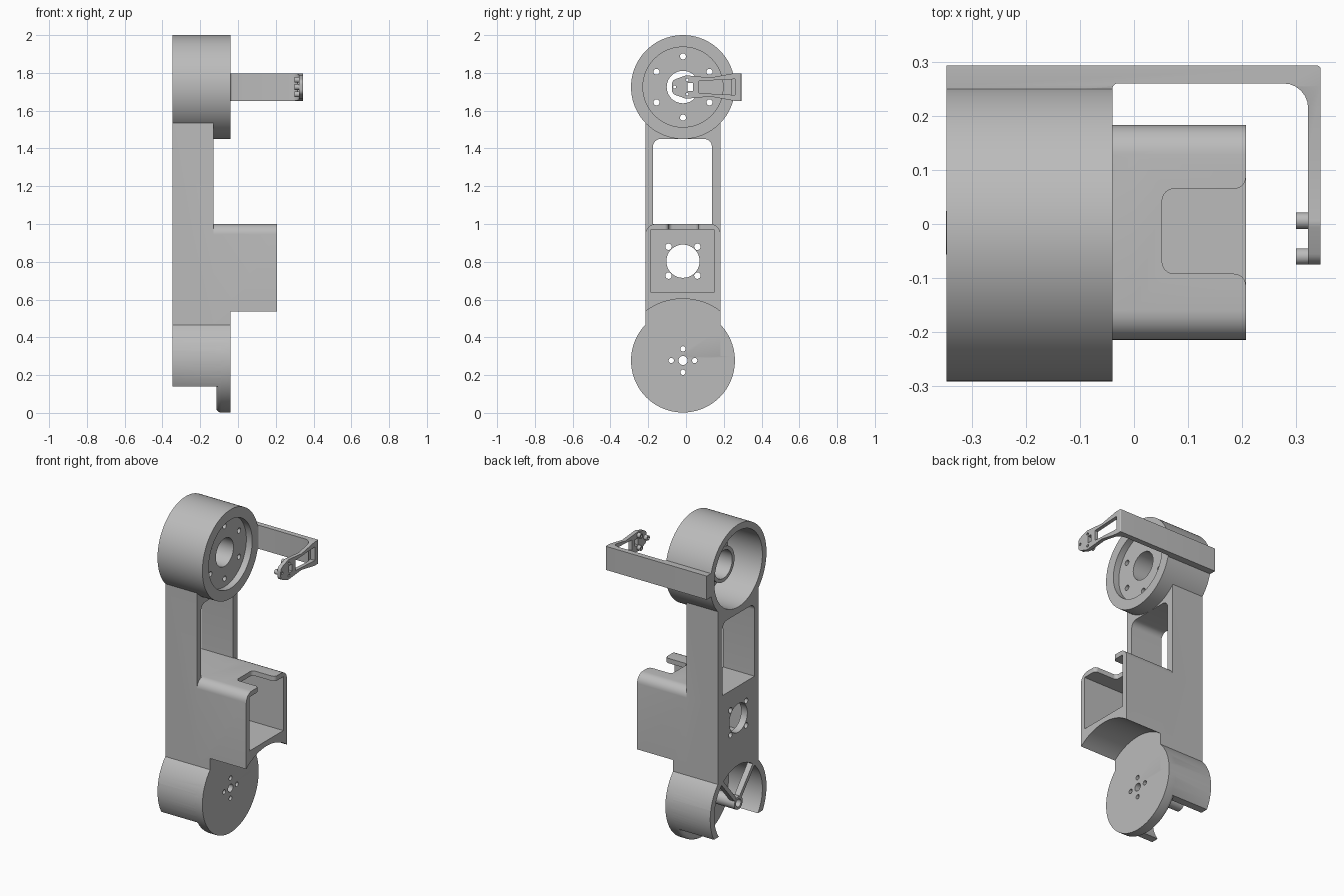
import bpy, bmesh, math
from mathutils import Vector, Matrix

cube = bpy.data.objects.get("Cube")
if cube:
    bpy.data.objects.remove(cube)

grey = bpy.data.materials.new("plain_grey")
grey.use_nodes = True
grey.diffuse_color = (0.5, 0.5, 0.5, 1)
grey.node_tree.nodes["Principled BSDF"].inputs["Base Color"].default_value = (0.5, 0.5, 0.5, 1)

YC, TOP, LOW = -0.016, 1.725, 0.277      # shared axis line and the two joint heights
LEFT, FACE, R = -0.347, -0.04, 0.275     # drum ends and joint radius


def finish(name, bm):
    bmesh.ops.recalc_face_normals(bm, faces=bm.faces[:])
    me = bpy.data.meshes.new(name)
    bm.to_mesh(me)
    bm.free()
    ob = bpy.data.objects.new(name, me)
    bpy.context.collection.objects.link(ob)
    me.materials.append(grey)
    return ob


def rounded(corners, steps=6):
    """Outline with circular fillets; each corner is (a, b) or (a, b, radius)."""
    out, n = [], len(corners)
    for i, c in enumerate(corners):
        p = Vector(c[:2])
        if len(c) < 3:
            out.append(p)
            continue
        u = (Vector(corners[i - 1][:2]) - p).normalized()
        v = (Vector(corners[(i + 1) % n][:2]) - p).normalized()
        half = u.angle(v) / 2
        d, w = c[2] / math.tan(half), math.sin(half)
        for k in range(steps + 1):
            t = k / steps
            a, b, e = (1 - t) ** 2, 2 * w * t * (1 - t), t * t
            out.append(((p + u * d) * a + p * b + (p + v * d) * e) / (a + b + e))
    return out


def prism(name, corners, axis, lo, hi):
    bm = bmesh.new()
    place = (lambda p, h: (h, p.x, p.y)) if axis == "x" else (lambda p, h: (p.x, p.y, h))
    face = bm.faces.new([bm.verts.new(place(p, lo)) for p in rounded(corners)])
    ext = bmesh.ops.extrude_face_region(bm, geom=[face])["geom"]
    move = (hi - lo, 0, 0) if axis == "x" else (0, 0, hi - lo)
    bmesh.ops.translate(bm, vec=move, verts=[g for g in ext if isinstance(g, bmesh.types.BMVert)])
    return finish(name, bm)


def rect(a0, a1, b0, b1):
    return [(a0, b0), (a1, b0), (a1, b1), (a0, b1)]


def rod(name, r, lo, hi, y, z, seg=24):
    bm = bmesh.new()
    turn = Matrix.Translation(((lo + hi) / 2, y, z)) @ Matrix.Rotation(math.pi / 2, 4, "Y")
    bmesh.ops.create_cone(bm, cap_ends=True, segments=seg, radius1=r, radius2=r,
                          depth=hi - lo, matrix=turn)
    return finish(name, bm)


def lathe(name, corners, z, seg=96):
    """Closed (x, radius) outline turned round the joint axis."""
    bm = bmesh.new()
    prof = rounded(corners)
    rings = [[bm.verts.new((p.x, YC + p.y * math.cos(a), z + p.y * math.sin(a))) for p in prof]
             for a in (math.tau * k / seg for k in range(seg))]
    n = len(prof)
    for k in range(seg):
        a, b = rings[k], rings[(k + 1) % seg]
        for i in range(n):
            j = (i + 1) % n
            bm.faces.new((a[i], a[j], b[j], b[i]))
    return finish(name, bm)


def combine(target, op, tools):
    for tool in tools:
        mod = target.modifiers.new(op, "BOOLEAN")
        mod.operation, mod.solver, mod.object = op, "EXACT", tool
        bpy.context.view_layer.objects.active = target
        bpy.ops.object.modifier_apply(modifier=mod.name)
        bpy.data.objects.remove(tool)


def ring_points(z, radius, count, start=0.0):
    return [(YC + radius * math.cos(start + math.tau * k / count),
             z + radius * math.sin(start + math.tau * k / count)) for k in range(count)]


# Arm, motor box and lower housing
y0, y1 = -0.215, 0.183
body = prism("arm_body", rect(y0, y1, LOW, 1.6), "x", LEFT, -0.13)
combine(body, "UNION", [
    prism("motor_box", [(y0, 0.3), (y1, 0.3), (y1, 1.0, 0.055), (y0, 1.0, 0.055)], "x", -0.25, 0.207),
    rod("lower_housing", R, LEFT, FACE - 0.03, YC, LOW, 96)])
combine(body, "DIFFERENCE", [
    rod("drum_space", 0.25, -0.5, 0.1, YC, TOP, 96),
    rod("lower_cavity", 0.235, -0.5, -0.115, YC, LOW, 96),
    rod("box_underside", 0.327, FACE, 0.4, YC, LOW, 96),
    prism("lower_trim", rect(-0.4, 0.4, -0.1, 0.14), "x", -0.5, -0.06),
    prism("arm_window", [(-0.175, 1.0), (0.137, 1.0), (0.137, 1.45, 0.04), (-0.175, 1.45, 0.04)],
          "x", -0.5, 0.0),
    prism("motor_space", rect(-0.185, 0.147, 0.637, 0.97), "x", -0.305, 0.4),
    prism("cable_notch", [(0.052, 0.065, 0.022), (0.052, -0.092, 0.022), (0.207, -0.092, 0.022),
                          (0.207, -0.14), (0.3, -0.14), (0.3, 0.11), (0.207, 0.11),
                          (0.207, 0.065, 0.022)], "z", 0.9, 1.1),
    rod("motor_hole", 0.088, -0.5, -0.2, YC, 0.803, 48)]
    + [rod("motor_screw", 0.017, -0.5, -0.2, y, z)
       for y, z in ring_points(0.803, 0.108, 4, math.pi / 4)])

# Lower disc, hub and struts
ribs = []
for s in (-1, 1):
    a = Vector((s * 0.65, 0.76)).normalized()
    side = Vector((a.y, -a.x)) * 0.012
    c = Vector((YC, LOW))
    ribs.append(prism("strut", [tuple(q) for q in (c + side, c + a * 0.25 + side,
                                                   c + a * 0.25 - side, c - side)],
                      "x", LEFT + 0.002, -0.31))
combine(body, "UNION", [
    lathe("lower_disc", [(FACE, 0.01), (FACE, R), (-0.115, R, 0.025), (-0.115, 0.01)], LOW),
    rod("hub", 0.04, LEFT - 0.001, -0.06, YC, LOW, 32)] + ribs)
combine(body, "DIFFERENCE", [rod("hub_bore", 0.024, -0.5, 0.1, YC, LOW)]
        + [rod("disc_screw", 0.014, -0.2, 0.1, y, z) for y, z in ring_points(LOW, 0.062, 4)])

# Upper drum: outer wall, recessed web and bearing sleeve
drum = lathe("upper_drum", [(LEFT, R), (FACE, R), (FACE, 0.212), (-0.08, 0.212), (-0.08, 0.086),
                            (-0.245, 0.086), (-0.245, 0.108), (-0.11, 0.108), (-0.11, 0.235),
                            (LEFT, 0.235)], TOP)
combine(drum, "DIFFERENCE", [rod("web_screw", 0.016, -0.2, 0.0, y, z)
                             for y, z in ring_points(TOP, 0.162, 6, math.pi / 2)])

# Bracket running past the drum to a tapered foot on the joint axis
bracket = prism("side_bracket", [(LEFT, 0.293), (0.345, 0.293, 0.006), (0.345, -0.09), (0.322, -0.09),
                                 (0.322, 0.26, 0.045), (FACE, 0.26, 0.01), (FACE, 0.225),
                                 (LEFT, 0.225)], "z", 1.6, 1.85)
h = 0.073
outline = [(0.3, TOP - h), (0.3, TOP + h), (0.255, TOP + h), (0.13, TOP + 0.05),
           (0.0, TOP + 0.062, 0.03), (-0.075, TOP + 0.035, 0.03),
           (-0.075, TOP - 0.035, 0.03), (0.0, TOP - 0.062, 0.03), (0.13, TOP - 0.05),
           (0.255, TOP - h)]
combine(bracket, "INTERSECT", [prism("foot_outline", outline, "x", -0.5, 0.5)])
pins = ring_points(TOP, 0.044, 3, math.pi / 3)
combine(bracket, "UNION", [rod("pin", 0.015, 0.3, 0.33, y, z) for y, z in pins])
combine(bracket, "DIFFERENCE", [
    prism("foot_window", [(0.07, TOP - 0.032), (0.26, TOP - 0.042), (0.26, TOP + 0.042),
                          (0.07, TOP + 0.032)], "x", 0.315, 0.4),
    prism("foot_slot", rect(0.008, 0.037, TOP - 0.022, TOP + 0.022), "x", 0.315, 0.4)]
    + [rod("pin_bore", 0.008, 0.2, 0.4, y, z, 12) for y, z in pins])

# Smooth the curved walls, keep the edges crisp
for ob in (body, drum, bracket):
    bpy.ops.object.select_all(action="DESELECT")
    ob.select_set(True)
    bpy.context.view_layer.objects.active = ob
    bpy.ops.object.shade_smooth_by_angle(angle=math.radians(30))
